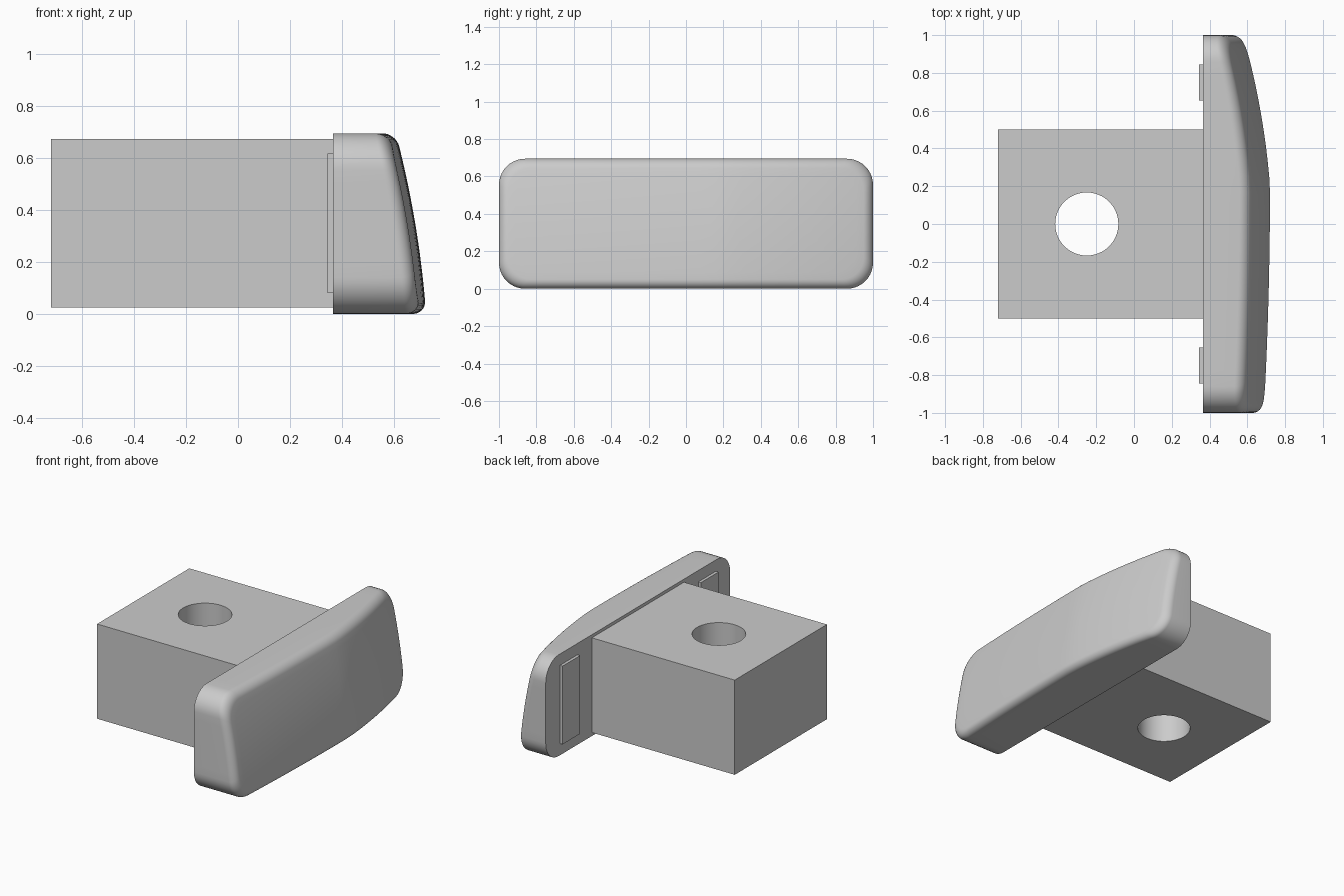
import bpy, bmesh, math

cube = bpy.data.objects.get("Cube")
if cube:
    bpy.data.objects.remove(cube, do_unlink=True)

# Single grey material
GREY = (0.6, 0.6, 0.6, 1)
grey = bpy.data.materials.new("light_grey")
grey.use_nodes = True
grey.diffuse_color = GREY
grey.node_tree.nodes["Principled BSDF"].inputs["Base Color"].default_value = GREY

HEIGHT = 0.695
HALF = HEIGHT / 2
BACK = 0.365       # rear plane of the pad
CORNER = 0.14      # outline corner radius
FILLET = 0.05      # rounding of the front edge


def add_object(name, bm):
    mesh = bpy.data.meshes.new(name)
    bmesh.ops.recalc_face_normals(bm, faces=bm.faces)
    bm.to_mesh(mesh)
    bm.free()
    mesh.materials.append(grey)
    obj = bpy.data.objects.new(name, mesh)
    bpy.context.collection.objects.link(obj)
    return obj


def add_box(name, low, high):
    bm = bmesh.new()
    bmesh.ops.create_cube(bm, size=1)
    for v in bm.verts:
        v.co = [l + (c + 0.5) * (h - l) for l, h, c in zip(low, high, v.co)]
    return add_object(name, bm)


def smooth(obj):
    bpy.ops.object.select_all(action="DESELECT")
    obj.select_set(True)
    bpy.context.view_layer.objects.active = obj
    bpy.ops.object.shade_smooth_by_angle(angle=math.radians(30))


def front_x(y, z):
    """Crowned front surface: leans back upward, sweeps back more on +y."""
    t = y - 0.2
    sweep = 0.076 * t + 0.127 * t * t if t > 0 else 0.023 * t * t
    return 0.724 - 0.072 * z - 0.137 * z * z - sweep


def outline(inset):
    """Rounded rectangle in y, z, shrinking to a line at the middle."""
    r = CORNER * (1 - inset / HALF)
    cy, cz = 1 - inset - r, HALF - inset - r
    pts = []
    corners = [(1, 1), (-1, 1), (-1, -1), (1, -1)]
    for i, (sy, sz) in enumerate(corners):
        for k in range(11):
            a = math.pi / 2 * (i + k / 10)
            pts.append((sy * cy + r * math.cos(a), HALF + sz * cz + r * math.sin(a)))
        # subdivide the straight side up to the next corner
        ny, nz = corners[(i + 1) % 4]
        steps = 20 if i % 2 == 0 else 8
        y0, z0 = pts[-1]
        dy, dz = (ny - sy) * cy, (nz - sz) * cz
        for k in range(1, steps):
            pts.append((y0 + dy * k / steps, z0 + dz * k / steps))
    return pts


# Front pad: wall, rounded edge, then rings closing the crowned face
bm = bmesh.new()
rings = [[bm.verts.new((BACK, y, z)) for y, z in outline(0)]]
levels = []
for k in range(9):
    a = math.pi / 2 * k / 8
    levels.append((FILLET * (1 - math.cos(a)), FILLET * (1 - math.sin(a))))
levels += [(FILLET + (HALF - FILLET) * k / 8, 0) for k in range(1, 9)]
for inset, setback in levels:
    rings.append([bm.verts.new((front_x(y, z) - setback, y, z))
                  for y, z in outline(inset)])
n = len(rings[0])
for lower, upper in zip(rings, rings[1:]):
    for i in range(n):
        j = (i + 1) % n
        bm.faces.new((lower[i], lower[j], upper[j], upper[i]))
bm.faces.new(rings[0])
bmesh.ops.remove_doubles(bm, verts=bm.verts, dist=0.0005)
smooth(add_object("front_pad", bm))

# Mounting block with a vertical through hole
block = add_box("mounting_block", (-0.72, -0.5, 0.024), (BACK + 0.02, 0.5, 0.674))
bm = bmesh.new()
bmesh.ops.create_cone(bm, cap_ends=True, segments=64, radius1=0.167, radius2=0.167, depth=2)
cutter = add_object("hole_cutter", bm)
cutter.location = (-0.25, 0, HALF)
cutter.hide_render = True
bpy.context.view_layer.update()
cut = block.modifiers.new("hole", "BOOLEAN")
cut.operation = "DIFFERENCE"
cut.solver = "EXACT"
cut.object = cutter
bpy.context.view_layer.objects.active = block
bpy.ops.object.modifier_apply(modifier=cut.name)
bpy.data.objects.remove(cutter, do_unlink=True)
smooth(block)

# Thin raised plates on the rear of the pad
for side, y in (("left", 0.75), ("right", -0.75)):
    add_box(side + "_rear_plate", (BACK - 0.02, y - 0.095, 0.08),
            (BACK + 0.01, y + 0.095, 0.617))
